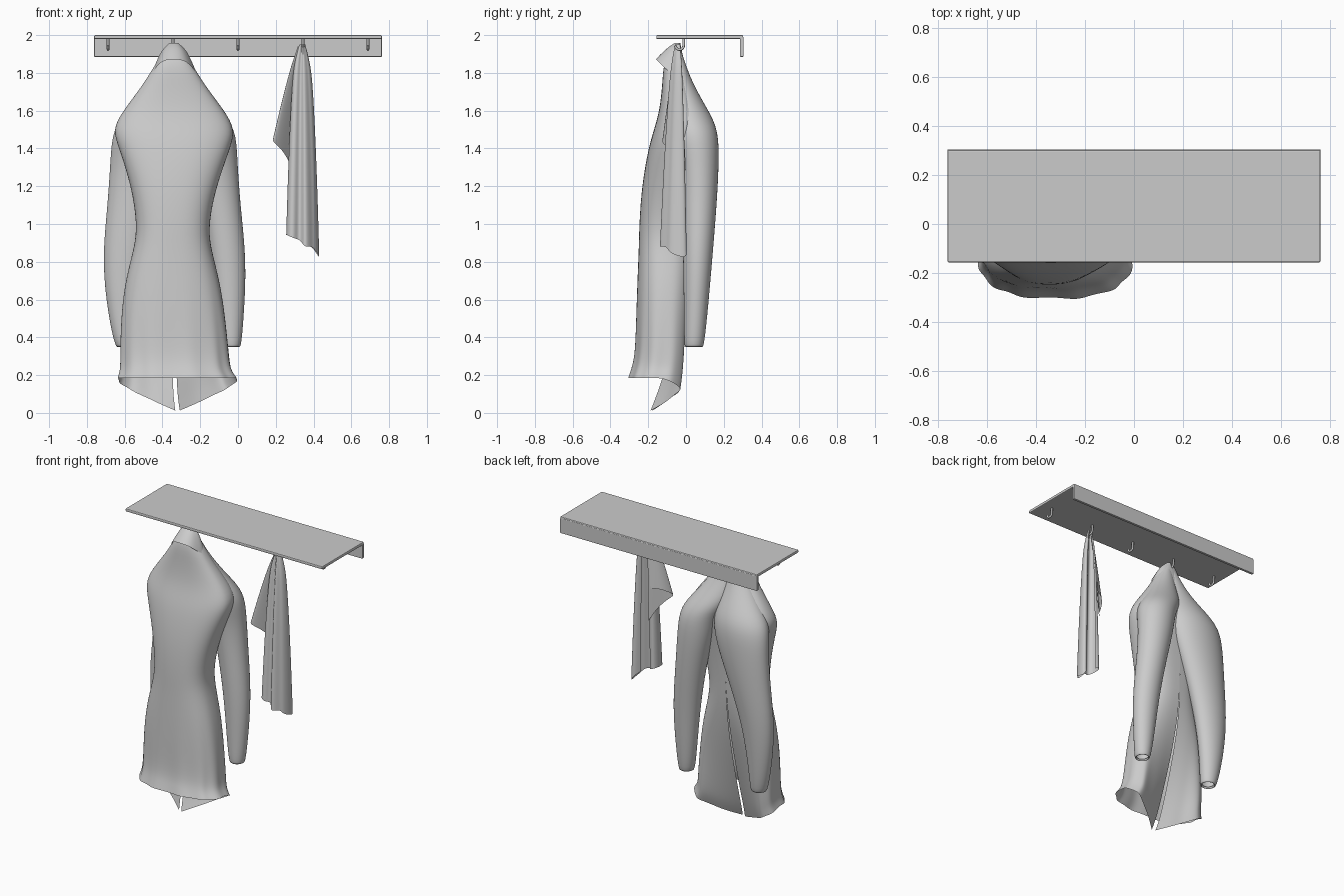
import bpy, math

if "Cube" in bpy.data.objects:
    bpy.data.objects.remove(bpy.data.objects["Cube"])

def mesh_obj(name, verts, faces, sub=0):
    me = bpy.data.meshes.new(name)
    me.from_pydata(verts, [], faces)
    ob = bpy.data.objects.new(name, me)
    bpy.context.collection.objects.link(ob)
    for p in me.polygons:
        p.use_smooth = True
    if sub:
        m = ob.modifiers.new("smooth", 'SUBSURF')
        m.levels = m.render_levels = sub
        m.boundary_smooth = 'PRESERVE_CORNERS'
    return ob

def loft(name, rows, closed=False, sub=2):
    n = len(rows[0])
    verts = [p for r in rows for p in r]
    faces = [(i*n + j, i*n + (j+1) % n, (i+1)*n + (j+1) % n, (i+1)*n + j)
             for i in range(len(rows)-1) for j in range(n if closed else n-1)]
    return mesh_obj(name, verts, faces, sub)

def drape(name, tops, bottoms, px, py, steps, sub=2):
    """Cloth columns spreading from top points to hem points."""
    rows = []
    for i in range(steps + 1):
        t = i / steps
        rows.append([(a[0] + (b[0]-a[0])*t**px, a[1] + (b[1]-a[1])*t**py,
                      a[2] + (b[2]-a[2])*t) for a, b in zip(tops, bottoms)])
    return loft(name, rows, False, sub)

def box(name, x, y, z, bevel):
    bpy.ops.mesh.primitive_cube_add(size=1, location=[(a+b)/2 for a, b in (x, y, z)])
    ob = bpy.context.object
    ob.name = name
    ob.scale = [b-a for a, b in (x, y, z)]
    bpy.ops.object.transform_apply(location=False, rotation=False, scale=True)
    m = ob.modifiers.new("bevel", 'BEVEL')
    m.width, m.segments = bevel, 2
    return ob

# Shelf and wall plate
box("shelf", (-.762, .762), (-.157, .303), (1.979, 2.0), .006)
box("wall_plate", (-.762, .762), (.286, .305), (1.885, 1.99), .004)

# Five J hooks
for k in range(5):
    x = -.688 + k*.344
    cu = bpy.data.curves.new("hook", 'CURVE')
    cu.dimensions, cu.bevel_depth, cu.bevel_resolution = '3D', .007, 2
    cu.use_fill_caps = True
    sp = cu.splines.new('POLY')
    pts = [(-.012, 1.985), (-.012, 1.95)]
    pts += [(-.034 + .022*math.cos(a), 1.945 - .022*math.sin(a))
            for a in [math.pi*i/8 for i in range(1, 8)]] + [(-.058, 1.945)]
    sp.points.add(len(pts)-1)
    for p, (y, z) in zip(sp.points, pts):
        p.co = (x, y, z, 1)
    bpy.context.collection.objects.link(bpy.data.objects.new("hook", cu))

# Coat body: open C sections (z, centre x, half width, front y, back y)
LEVELS = [(1.93, -.34, .04, -.07, -.025), (1.86, -.34, .09, -.12, -.01),
          (1.74, -.34, .16, -.125, .02), (1.6, -.34, .27, -.14, .08),
          (1.5, -.34, .328, -.17, .10), (1.4, -.335, .295, -.20, .08),
          (1.2, -.34, .225, -.235, .06), (1.0, -.345, .19, -.248, .05),
          (.88, -.347, .20, -.25, .05), (.7, -.347, .25, -.258, .05),
          (.5, -.343, .275, -.265, .045), (.3, -.335, .285, -.27, .04),
          (.23, -.33, .288, -.29, .035), (.185, -.32, .312, -.305, .03)]
N = 32
rows = []
for z, cx, hw, yf, yb in LEVELS:
    low = min(1, max(0, (1.0 - z) / .82))
    row = []
    for j in range(N + 1):
        u = 2*j/N - 1
        a = u * math.radians(180)
        s, c = math.sin(a), math.cos(a)
        x = cx + hw * math.copysign(abs(s)**.8, s) + .012*u*low
        y = (yf+yb)/2 - (yb-yf)/2 * math.copysign(abs(c)**.8, c)
        e = max(0, abs(u)-.5) * 2
        # front panels fold inward and sag towards the hem
        y -= .21 * low**1.8 * max(0, (e-.4)/.6)**1.3
        rip = .01 * low**3 * math.sin(j*2.3)
        back = math.sin(e*math.pi/2) if e < .3 else .454 + .546*(e-.3)/.7
        sag = max(0, 1-abs(s)**.8) if abs(u) > .5 else 0
        row.append((x + rip*s, y - rip*c, z - .175*(.35*back + .65*sag)*low**2.5))
    rows.append(row)
loft("coat_body", rows)

# Sleeves: sections (z, x0, x1, y0, y1)
LEFT = [(1.9, -.39, -.33, -.06, -.02), (1.75, -.47, -.31, -.09, .03),
        (1.6, -.585, -.28, -.09, .12), (1.5, -.665, -.26, -.08, .17),
        (1.35, -.675, -.29, -.03, .176), (1.1, -.69, -.39, -.02, .163),
        (.8, -.722, -.49, -.015, .138), (.5, -.685, -.53, -.01, .112),
        (.33, -.645, -.54, -.01, .092), (.36, -.63, -.555, .005, .08)]
RIGHT = [(1.9, -.35, -.29, -.06, -.02), (1.75, -.37, -.20, -.09, .03),
         (1.6, -.36, -.09, -.09, .12), (1.5, -.28, -.01, -.08, .17),
         (1.35, -.25, -.004, -.03, .176), (1.1, -.19, .012, -.02, .163),
         (.8, -.14, .047, -.015, .138), (.5, -.11, .03, -.01, .112),
         (.33, -.085, .015, -.01, .092), (.36, -.07, 0, .005, .08)]
for name, secs in (("left_sleeve", LEFT), ("right_sleeve", RIGHT)):
    rows = []
    for z, x0, x1, y0, y1 in secs:
        rows.append([((x0+x1)/2 + (x1-x0)/2*1.03*math.cos(a),
                      (y0+y1)/2 + (y1-y0)/2*1.03*math.sin(a), z)
                     for a in [2*math.pi*i/14 for i in range(14)]])
    loft(name, rows, True)

# Folded collar
hem = [(-.30, .0, 1.73), (-.40, .0, 1.76), (-.475, -.045, 1.77), (-.445, -.10, 1.81),
       (-.41, -.15, 1.865), (-.34, -.165, 1.875), (-.27, -.15, 1.865),
       (-.23, -.10, 1.81), (-.205, -.045, 1.785), (-.28, .0, 1.77), (-.36, .0, 1.74)]
top = []
for i in range(len(hem)):
    a = math.radians(-165 + 33*i)
    top.append((-.34 + .025*math.sin(a), -.045 - .015*math.cos(a), 1.958))
drape("collar", top, hem, .6, .8, 5)

# Hanging scarf: folded main length and a short corner flap
hem = [(.30, -.03, .93), (.27, -.02, .94), (.25, -.07, .945), (.262, -.125, .94),
       (.295, -.135, .925), (.315, -.11, .92), (.335, -.11, .91), (.35, -.145, .88),
       (.375, -.13, .88), (.395, -.10, .88), (.415, -.09, .85), (.432, -.04, .83),
       (.43, .005, .82), (.40, .005, .87), (.375, -.03, .89)]
top = [(.34 + (h[0]-.34)*.18, -.045 + (h[1]+.07)*.2, 1.95) for h in hem]
drape("scarf", top, hem, .4, .6, 10)
flap = [(.29, .0, 1.28), (.262, -.04, 1.35), (.22, -.10, 1.41), (.175, -.14, 1.44),
        (.195, -.09, 1.47), (.23, -.05, 1.50), (.29, -.02, 1.50)]
top = [(.34 + (h[0]-.34)*.15, -.045, 1.94) for h in flap]
drape("scarf_flap", top, flap, .85, .8, 6)
